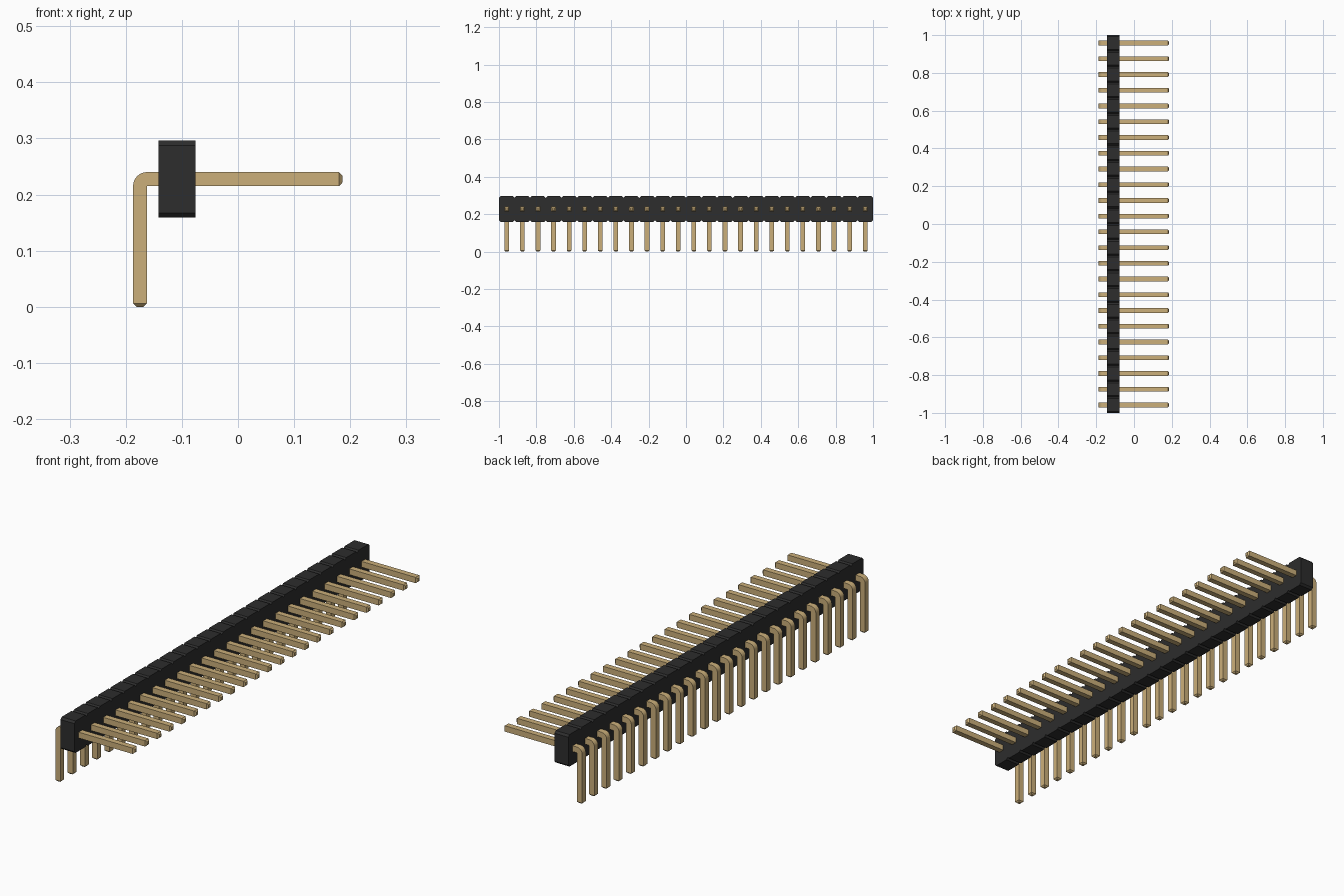
import bpy, bmesh, math
from mathutils import Vector

cube = bpy.data.objects.get("Cube")
if cube:
    bpy.data.objects.remove(cube, do_unlink=True)

COUNT = 24
PITCH = 2 / COUNT
PIN = 0.025          # square pin thickness
TIP = 0.006          # tapered tip length


def material(name, color):
    mat = bpy.data.materials.new(name)
    mat.use_nodes = True
    mat.diffuse_color = color
    bsdf = mat.node_tree.nodes["Principled BSDF"]
    bsdf.inputs["Base Color"].default_value = color
    bsdf.inputs["Roughness"].default_value = 0.6
    return mat


def prism(points, offset):
    """Extrude a flat outline by an offset vector."""
    bm = bmesh.new()
    face = bm.faces.new([bm.verts.new(p) for p in points])
    new = bmesh.ops.extrude_face_region(bm, geom=[face], use_keep_orig=True)["geom"]
    verts = [g for g in new if isinstance(g, bmesh.types.BMVert)]
    bmesh.ops.translate(bm, verts=verts, vec=offset)
    bmesh.ops.recalc_face_normals(bm, faces=bm.faces)
    return bm


def finish(name, bm, mat):
    mesh = bpy.data.meshes.new(name)
    bmesh.ops.recalc_face_normals(bm, faces=bm.faces)
    bm.to_mesh(mesh)
    bm.free()
    mesh.materials.append(mat)
    obj = bpy.data.objects.new(name, mesh)
    bpy.context.collection.objects.link(obj)
    return obj


black = material("black plastic", (0.026, 0.026, 0.026, 1))
gold = material("gold metal", (0.60, 0.43, 0.195, 1))

# Housing: one bar with a chamfered notch between neighbouring cells
x0, x1, z0, z1 = -0.142, -0.076, 0.159, 0.296
ch = PITCH / 10
bottom, top = [], []
for i in range(COUNT):
    a, b = -1 + i * PITCH, -1 + (i + 1) * PITCH
    bottom += [(x0, a, z0 + ch), (x0, a + ch, z0), (x0, b - ch, z0)]
    top += [(x0, a, z1 - ch), (x0, a + ch, z1), (x0, b - ch, z1)]
bottom.append((x0, 1, z0 + ch))
top.append((x0, 1, z1 - ch))
finish("housing", prism(bottom + top[::-1], Vector((x1 - x0, 0, 0))), black)

# Pin: L-shaped outline with a rounded outer bend
left, right, low, high = -0.187, 0.186, 0.0, 0.240
y = -1 + PITCH / 2 - PIN / 2
pivot_x, pivot_z = left + PIN, high - PIN
outline = [(pivot_x, y, low + TIP), (left, y, low + TIP)]
for i in range(9):
    t = math.pi - i * math.pi / 16
    outline.append((pivot_x + PIN * math.cos(t), y, pivot_z + PIN * math.sin(t)))
outline += [(right - TIP, y, high), (right - TIP, y, pivot_z), (pivot_x, y, pivot_z)]
bm = prism(outline, Vector((0, PIN, 0)))

# Tapered tips on both pin ends
for direction in (Vector((1, 0, 0)), Vector((0, 0, -1))):
    end = max(bm.faces, key=lambda f: f.calc_center_median().dot(direction)
              + (10 if f.normal.dot(direction) > 0.99 else 0))
    tip = bmesh.ops.extrude_discrete_faces(bm, faces=[end])["faces"][0]
    center = tip.calc_center_median()
    rim = list(tip.verts)
    base = [min((v for v in bm.verts if v not in rim),
                key=lambda v: (v.co - r.co).length) for r in rim]
    for r in rim:
        r.co = center + (r.co - center) * 0.5 + direction * TIP
    for i in range(len(rim)):
        j = (i + 1) % len(rim)
        if not any({base[i], base[j], rim[i], rim[j]} == set(f.verts) for f in bm.faces):
            bm.faces.new((base[i], base[j], rim[j], rim[i]))
    bm.normal_update()
pins = finish("pins", bm, gold)

# Repeat the pin along the housing
array = pins.modifiers.new("row", "ARRAY")
array.count = COUNT
array.use_relative_offset = False
array.use_constant_offset = True
array.constant_offset_displace = (0, PITCH, 0)

bpy.ops.object.select_all(action="DESELECT")
pins.select_set(True)
bpy.context.view_layer.objects.active = pins
bpy.ops.object.shade_smooth_by_angle(angle=math.radians(30))
